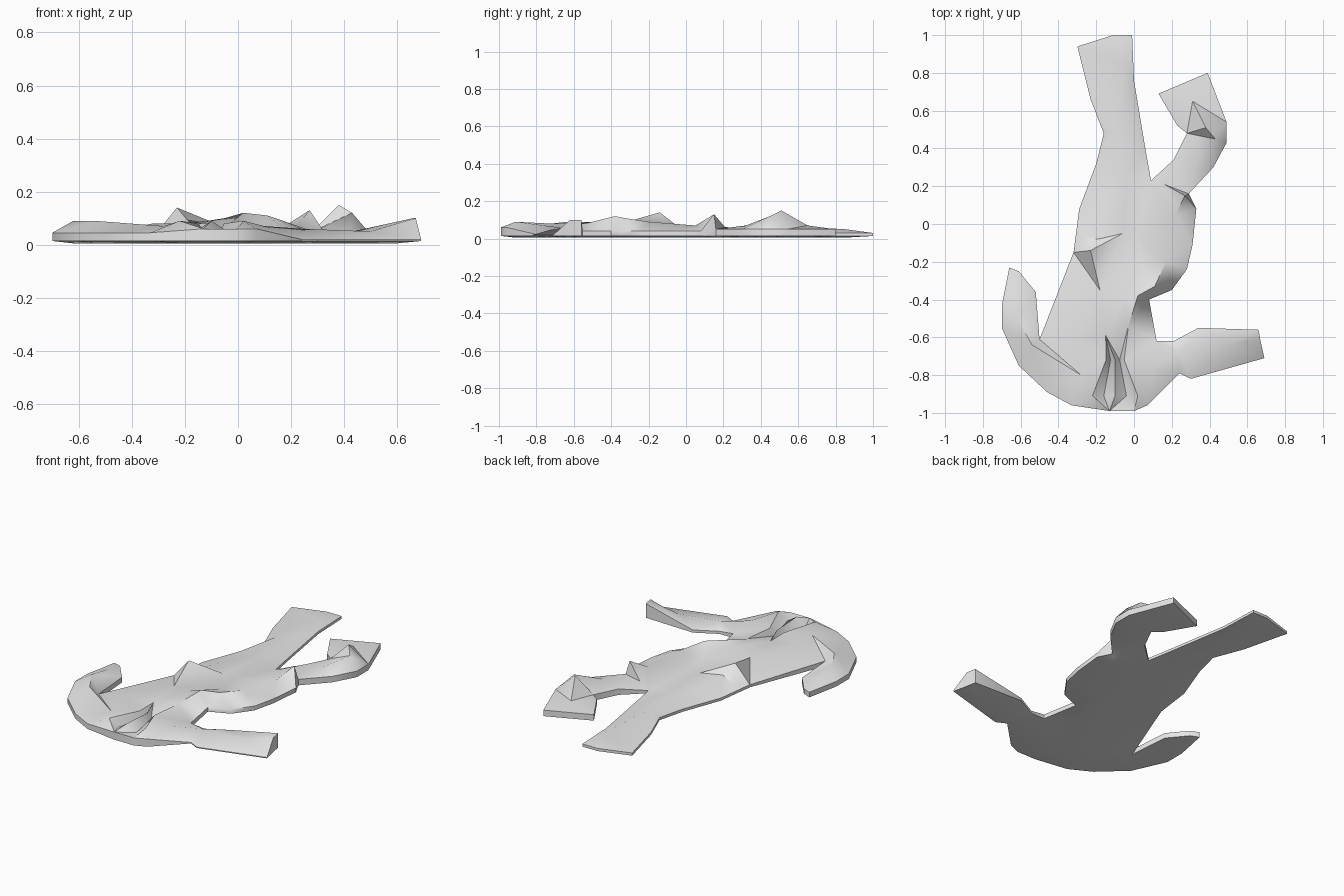
import bpy
import bmesh
from math import radians
from mathutils import Vector
from mathutils.geometry import delaunay_2d_cdt

cube = bpy.data.objects.get("Cube")
if cube:
    bpy.data.objects.remove(cube, do_unlink=True)

UNIT = 0.01          # the pattern is drawn in hundredths
UNDERSIDE_RIM = 0.014
UNDERSIDE_MIDDLE = 0.005

seam = []            # closed outline of the garment
creases = []         # fold lines running over the top


def sew(edge_height, *outline):
    """Continue the seam along one piece, at one edge height."""
    seam.extend(Vector((x, y, edge_height)) * UNIT for x, y in outline)


def fold(*line):
    """Add a crease line through points of given height."""
    creases.append([Vector(point) * UNIT for point in line])


# Right trouser leg
sew(3, (-29, 8), (-20, 32), (-16, 48), (-23, 66), (-30, 94),
    (-11, 100), (-1, 100), (0, 76), (6, 40), (9, 23))
fold((-5, 85, 5), (-10, 50, 7), (-4, 24, 6))

# Left trouser leg, bent at the knee
sew(5, (21, 34), (28, 48), (23, 52), (13, 69), (39, 80),
    (49, 54), (49, 43), (42, 30), (29, 16))
fold((31, 65, 7), (38, 51, 15), (43, 45, 12), (33, 32, 7))
fold((16, 21, 6), (27, 15, 13), (22, 5, 7))

# Left side of the body, with the waist fold
sew(4, (33, 8), (31, -11), (28, -24), (20, -35), (8, -40), (12, -62))
fold((-5, -39, 10), (2, -38, 12), (11, -33, 11), (17, -20, 9))
fold((2, -6, 7), (4, -21, 7))

# Left sleeve, with its raised cuff
sew(3, (21, -62), (34, -55))
sew(10, (66, -56), (67, -62))
sew(2, (69, -71), (30, -82), (24, -79))
fold((10, -76, 7), (24, -68, 6), (50, -64, 5), (60, -62, 8))

# Collar, gathered into a fan of ridges and hollows
sew(6, (7, -96), (0, -99), (-13, -99))
for step in range(-2, 3):
    height = 5 if step % 2 else 9
    fold((step * 2.4 - 10, -72, height - 1), (step * 6 - 10, -91, height))

# Right sleeve and shoulder
sew(4.5, (-33, -96), (-46, -89), (-61, -75), (-70, -55), (-70, -43),
    (-66, -23), (-61, -25), (-52, -36), (-50, -61))
fold((-28, -80, 7), (-54, -64, 9), (-62, -50, 9), (-61, -36, 7))

# Right side of the body, with the pocket pulled up into a peak
sew(3, (-32, -15))
fold((-26, -7, 5), (-23, -14, 14), (-19, -8, 8))
fold((-16, 12, 6), (-6, -5, 7), (-18, -35, 8), (-32, -62, 8))
fold((-3, -54, 8), (-15, -59, 8))


def build_garment(name, material):
    """Triangulate the pattern into a closed shell of top, underside and rim."""
    points = list(seam)
    edges = [(i, (i + 1) % len(seam)) for i in range(len(seam))]
    for crease in creases:
        start = len(points)
        points += crease
        edges += [(i, i + 1) for i in range(start, len(points) - 1)]
    flat = [p.to_2d() for p in points]
    coords, _, faces, origins, _, _ = delaunay_2d_cdt(flat, edges, [], 1, 1e-5)

    bm = bmesh.new()
    top, bottom, rim = [], [], {}
    for index, (co, source) in enumerate(zip(coords, origins)):
        key = source[0] if source else min(
            range(len(flat)), key=lambda i: (flat[i] - co).length)
        low = UNDERSIDE_MIDDLE
        if source and key < len(seam):
            rim[key] = index
            low = UNDERSIDE_RIM
        top.append(bm.verts.new((co.x, co.y, points[key].z)))
        bottom.append(bm.verts.new((co.x, co.y, low)))

    for face in faces:
        bm.faces.new([top[i] for i in face])
        bm.faces.new([bottom[i] for i in reversed(face)])
    loop = [rim[key] for key in sorted(rim)]
    for a, b in zip(loop, loop[1:] + loop[:1]):
        bm.faces.new((top[a], top[b], bottom[b], bottom[a]))
    bmesh.ops.recalc_face_normals(bm, faces=bm.faces)

    mesh = bpy.data.meshes.new(name)
    bm.to_mesh(mesh)
    bm.free()
    mesh.materials.append(material)
    obj = bpy.data.objects.new(name, mesh)
    bpy.context.collection.objects.link(obj)
    return obj


# Plain cloth colour
grey = (0.8, 0.8, 0.8, 1)
cloth = bpy.data.materials.new("light_grey_cloth")
cloth.use_nodes = True
cloth.diffuse_color = grey
cloth.node_tree.nodes["Principled BSDF"].inputs["Base Color"].default_value = grey

garment = build_garment("crumpled_jumpsuit", cloth)

# Soft shading with the hard creases kept
bpy.ops.object.select_all(action='DESELECT')
garment.select_set(True)
bpy.context.view_layer.objects.active = garment
bpy.ops.object.shade_smooth_by_angle(angle=radians(40))
